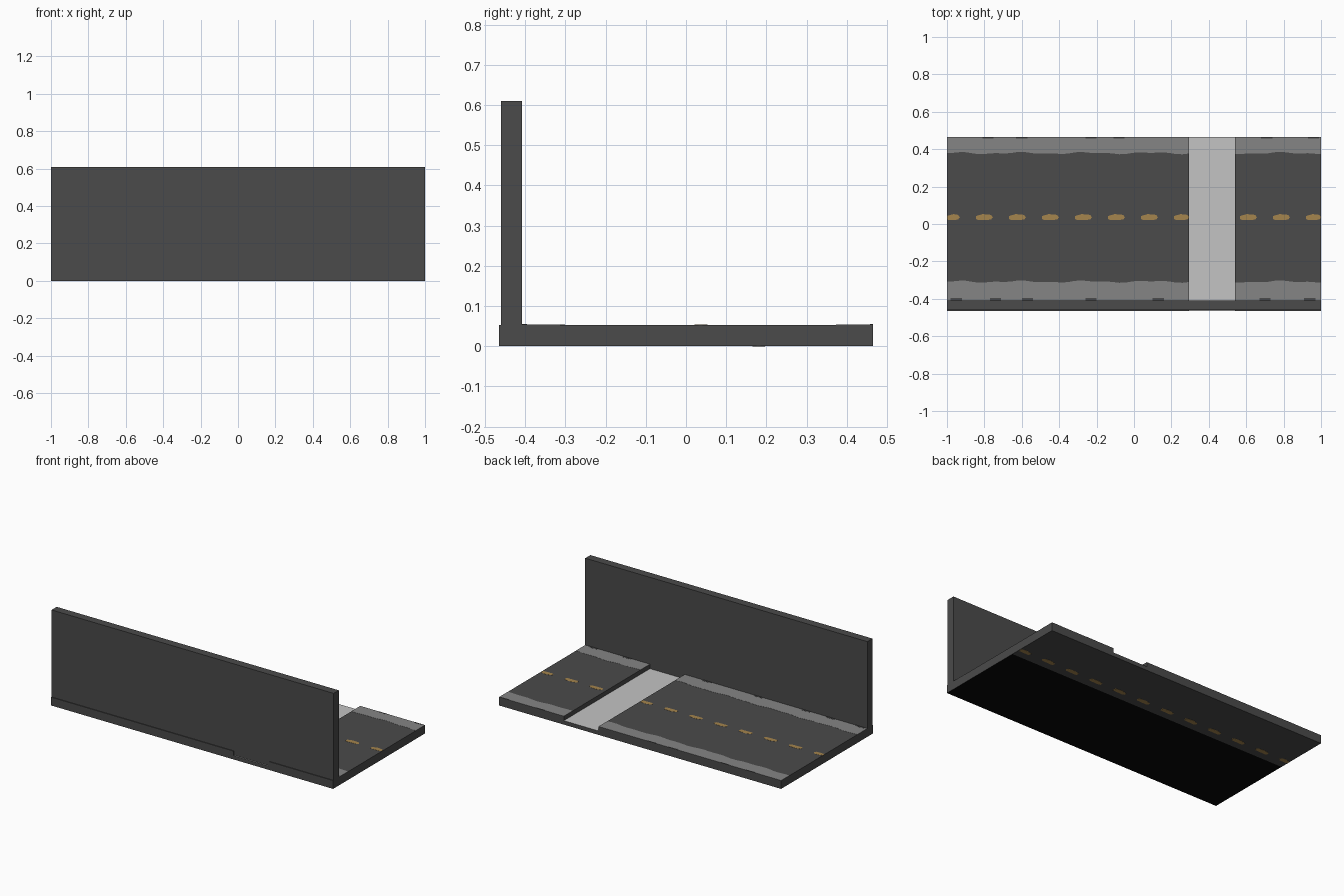
import bpy, bmesh, math

if "Cube" in bpy.data.objects:
    bpy.data.objects.remove(bpy.data.objects["Cube"])

def mat(name, r, g, b):
    m = bpy.data.materials.new(name)
    m.diffuse_color = (r, g, b, 1)
    m.use_nodes = True
    m.node_tree.nodes["Principled BSDF"].inputs["Base Color"].default_value = m.diffuse_color
    return m

ASPHALT = mat("dark asphalt", .069, .069, .069)
SHOULDER = mat("grey shoulder", .235, .235, .235)
LIGHT = mat("pale concrete", .55, .55, .55)
PAINT = mat("ochre paint", .376, .235, .075)
BLACK = mat("black underside", .002, .002, .002)

HX, HY, TOP, FLOOR = 1.0, .465, .053, .025
C0, C1 = .295, .541          # recessed crossing, from x to x

def make(name, bm, *mats):
    me = bpy.data.meshes.new(name)
    bmesh.ops.recalc_face_normals(bm, faces=bm.faces)
    bm.to_mesh(me)
    bm.free()
    ob = bpy.data.objects.new(name, me)
    bpy.context.collection.objects.link(ob)
    for m in mats:
        me.materials.append(m)
    return ob

def prism(bm, pts, vec):
    f = bm.faces.new([bm.verts.new(p) for p in pts])
    ext = bmesh.ops.extrude_face_region(bm, geom=[f])
    vs = [g for g in ext["geom"] if isinstance(g, bmesh.types.BMVert)]
    bmesh.ops.translate(bm, verts=vs, vec=vec)

# road slab with a recessed channel, half of its underside black
bm = bmesh.new()
prof = [(-HX, 0), (HX, 0), (HX, TOP), (C1, TOP), (C1, FLOOR), (C0, FLOOR), (C0, TOP), (-HX, TOP)]
prism(bm, [(x, -HY, z) for x, z in prof], (0, 2 * HY, 0))
bmesh.ops.bisect_plane(bm, geom=bm.verts[:] + bm.edges[:] + bm.faces[:],
                       plane_co=(0, .115, 0), plane_no=(0, 1, 0))
bmesh.ops.recalc_face_normals(bm, faces=bm.faces)
for f in bm.faces:
    c = f.calc_center_median()
    if f.normal.z < -.9 and c.y < .115:
        f.material_index = 1
    elif f.normal.z > .9 and abs(c.z - FLOOR) < .001:
        f.material_index = 2
make("road_slab", bm, ASPHALT, BLACK, LIGHT)

# tall wall along the front
bm = bmesh.new()
prism(bm, [(-HX, -.46, FLOOR), (HX, -.46, FLOOR), (HX, -.46, .61), (-HX, -.46, .61)], (0, .052, 0))
make("wall", bm, ASPHALT)

# shoulders with a worn, wavy inner edge
def wave(x):
    return .004 * math.sin(18 * x) + .003 * math.sin(41 * x + 1)

def shoulder(name, inner, outer, x0, x1):
    bm = bmesh.new()
    n = max(8, int((x1 - x0) * 30))
    xs = [x0 + (x1 - x0) * i / n for i in range(n + 1)]
    a = [(x, inner + wave(x), TOP) for x in xs]
    prism(bm, a + [(x1, outer, TOP), (x0, outer, TOP)], (0, 0, .0008))
    make(name, bm, SHOULDER)

for side, x0, x1 in (("left", -HX, C0), ("right", C1, HX)):
    shoulder("back_shoulder_" + side, .379, HY, x0, x1)
    shoulder("front_shoulder_" + side, -.308, -.408, x0, x1)

# dark worn spots at the outer edges of the shoulders
bm = bmesh.new()
for y0, h, xs in ((.458, .007, (-.78, -.6, -.23, -.08, .71, .96)),
                  (-.408, .012, (-.95, -.74, -.57, -.23, .13, .7, .94))):
    for x in xs:
        w = .03
        prism(bm, [(x - w, y0, TOP), (x + w, y0, TOP), (x + w, y0 + h, TOP), (x - w, y0 + h, TOP)],
              (0, 0, .0015))
make("worn_spots", bm, ASPHALT)

# centre line dashes, on top and on the underside
def dashes(name, y, z, t, skip):
    bm = bmesh.new()
    for i in range(12):
        c = -.976 + .1765 * i
        a, b = max(c - .045, -HX), min(c + .045, HX)
        if skip:
            if C0 < c < C1:
                continue
            if a < C0 < b:
                b = C0
        prism(bm, [(a, y - .01, z), (a + .01, y - .015, z), (b - .01, y - .013, z), (b, y, z),
                   (b - .01, y + .013, z), (a + .035, y + .017, z), (a, y + .007, z)], (0, 0, t))
    make(name, bm, PAINT)

dashes("centre_line", .036, TOP, .0008, True)
dashes("underside_line", .18, 0, -.0008, False)
